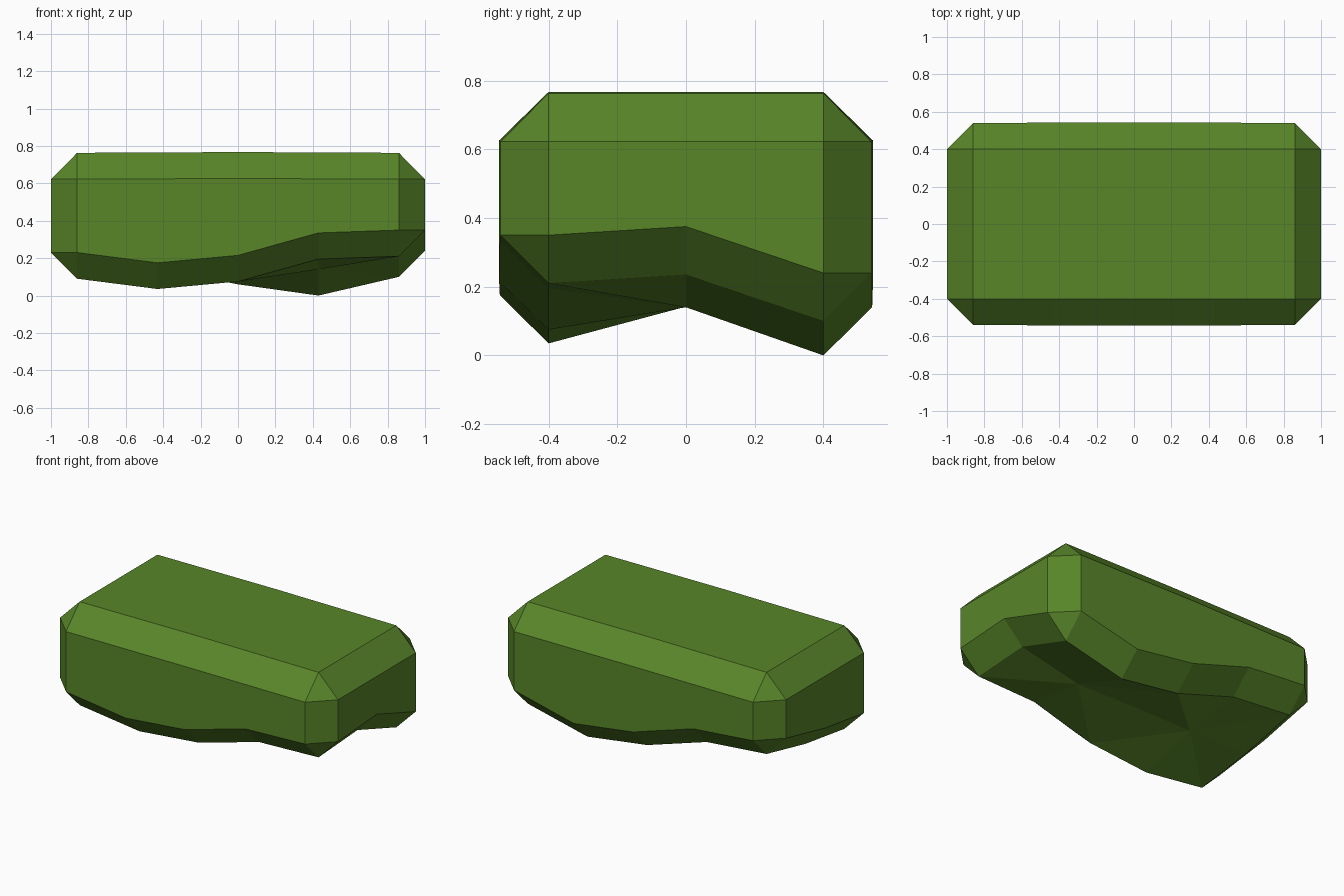
import bpy, bmesh
from mathutils import Vector

if "Cube" in bpy.data.objects:
    bpy.data.objects.remove(bpy.data.objects["Cube"])

B = 0.14                                   # chamfer width
XS = [-0.86, -0.43, 0.0, 0.43, 0.86]
YS = [-0.40, 0.0, 0.40]
# underside heights, one row per y
Z = [[0.09, 0.035, 0.075, 0.195, 0.21],
     [0.145, 0.142, 0.145, 0.14, 0.235],
     [0.232, 0.195, 0.06, 0.0, 0.10]]

leaf = bpy.data.materials.new("leaf_green")
leaf.diffuse_color = (0.098, 0.238, 0.022, 1)
leaf.use_nodes = True
leaf.node_tree.nodes["Principled BSDF"].inputs["Base Color"].default_value = leaf.diffuse_color

bm = bmesh.new()


def face(*pts):
    return bm.faces.new([bm.verts.new(p) for p in pts])


def low(i, j):
    return Vector((XS[i], YS[j], Z[j][i]))


def column(i, j, n):
    """Bottom, lower wall, upper wall and top points above one rim vertex."""
    p = low(i, j)
    bulge = 0.004 * (1 - abs(p.x) / 0.86)
    wall = p + n * (B + bulge * abs(n.y)) + Vector((0, 0, B))
    return [p, wall, Vector((wall.x, wall.y, 0.622 + bulge)),
            Vector((p.x, p.y, 0.763 + bulge))]


# uneven underside, alternating diagonals
for j in range(2):
    for i in range(4):
        a, b, c, d = low(i, j), low(i + 1, j), low(i + 1, j + 1), low(i, j + 1)
        if (i + j) % 2 == 0:
            face(a, b, c), face(a, c, d)
        else:
            face(a, b, d), face(b, c, d)

# walls and chamfers on the four sides, in order round the rim
F, R, K, L = Vector((0, -1, 0)), Vector((1, 0, 0)), Vector((0, 1, 0)), Vector((-1, 0, 0))
rim = [(i, 0, F) for i in range(5)] + [(4, j, R) for j in range(3)]
rim += [(i, 2, K) for i in range(4, -1, -1)] + [(0, j, L) for j in (2, 1, 0)]
cols = [column(*r) for r in rim]
for k in range(len(cols)):
    p, q = cols[k], cols[(k + 1) % len(cols)]
    for h in range(3):
        pts = []
        for v in (p[h], q[h], q[h + 1], p[h + 1]):
            if all((v - w).length > 1e-5 for w in pts):
                pts.append(v)
        face(*pts)

# flat top, split across the short strips
front = [cols[k][3] for k in range(5)]
back = [cols[k][3] for k in range(12, 7, -1)]
mid = cols[6][3], cols[14][3]
face(front[0], front[1], back[1], back[0], mid[1])
face(front[1], front[2], back[2], back[1])
face(front[2], front[3], back[3], back[2])
face(front[3], front[4], mid[0], back[4], back[3])

bmesh.ops.remove_doubles(bm, verts=bm.verts, dist=1e-4)
bmesh.ops.recalc_face_normals(bm, faces=bm.faces)
mesh = bpy.data.meshes.new("hedge_block")
bm.to_mesh(mesh)
bm.free()
mesh.materials.append(leaf)
bpy.context.scene.collection.objects.link(bpy.data.objects.new("hedge_block", mesh))
